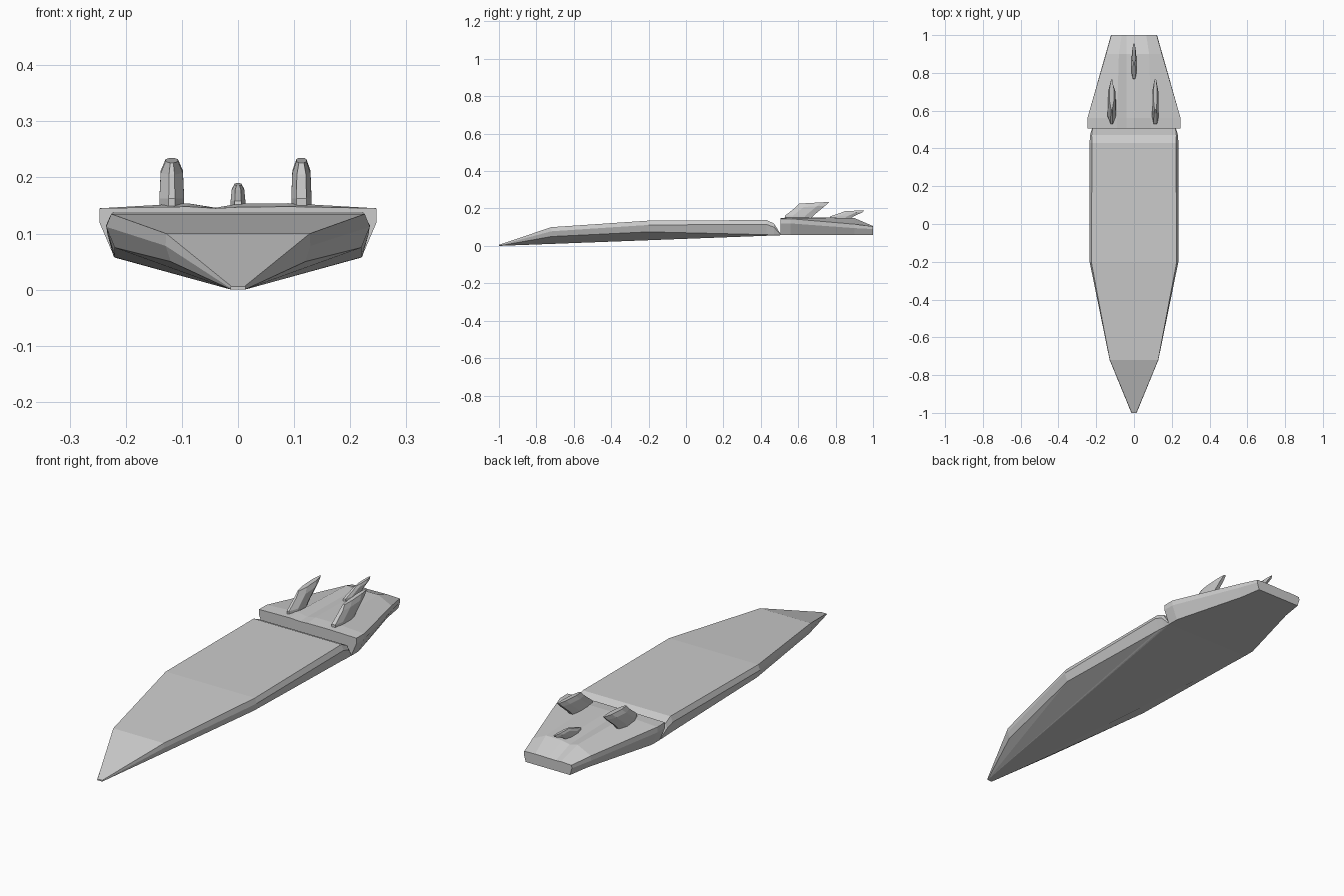
import bpy, bmesh
from math import copysign

if "Cube" in bpy.data.objects:
    bpy.data.objects.remove(bpy.data.objects["Cube"])


def finish(name, bm):
    bmesh.ops.remove_doubles(bm, verts=bm.verts, dist=0.0002)
    bmesh.ops.recalc_face_normals(bm, faces=bm.faces)
    mesh = bpy.data.meshes.new(name)
    bm.to_mesh(mesh)
    bm.free()
    ob = bpy.data.objects.new(name, mesh)
    bpy.context.collection.objects.link(ob)
    return ob


def bridge(bm, rings, skip=()):
    """Join consecutive rings with faces; skip leaves out ring edges."""
    n = len(rings[0])
    for a, b in zip(rings, rings[1:]):
        for i in range(n):
            if i not in skip:
                j = (i + 1) % n
                bm.faces.new((a[i], a[j], b[j], b[i]))


def hull():
    # y, then (half width, z) of chine, rail and deck edge
    stations = [
        (-1.00, (.012, .000), (.014, .003), (.012, .006)),
        (-0.72, (.120, .050), (.129, .078), (.128, .100)),
        (-0.20, (.220, .075), (.235, .112), (.226, .135)),
        (0.43, (.220, .060), (.235, .115), (.222, .138)),
        (0.47, (.220, .058), (.233, .100), (.224, .120)),
        (0.506, (.219, .057), (.222, .060), (.219, .063)),
    ]
    bm = bmesh.new()
    rings = []
    for y, *half in stations:
        pts = half + [(-x, z) for x, z in reversed(half)]
        rings.append([bm.verts.new((x, y, z)) for x, z in pts])
    bridge(bm, rings, skip=(5,))
    bm.faces.new(rings[0])
    bm.faces.new(rings[-1])
    # underside fans out from the nose
    nose, tail = rings[0], rings[-1]
    bm.faces.new((nose[0], nose[5], tail[5], tail[0]))
    for side in (0, 5):
        for a, b in zip(rings[1:], rings[2:]):
            bm.faces.new((nose[side], a[side], b[side]))
    finish("board_hull", bm)


def tail():
    # y, underside, side and deck-edge half widths, side z, edge z, ridge x, ridge z, groove z
    stations = [
        (.505, .220, .247, .247, .120, .145, .090, .148, .145),
        (.560, .220, .247, .247, .120, .145, .090, .154, .146),
        (.900, .128, .150, .148, .095, .116, .080, .149, .140),
        (1.00, .112, .122, .120, .090, .104, .065, .106, .104),
    ]
    bm = bmesh.new()
    rings = []
    for y, bw, sw, ew, sz, ez, rx, rz, gz in stations:
        pts = [(bw, .057), (sw, sz), (ew, ez), (rx, rz), (0, rz - .001), (-.04, gz),
               (-rx, rz), (-ew, ez), (-sw, sz), (-bw, .057)]
        rings.append([bm.verts.new((x, y, z)) for x, z in pts])
    bridge(bm, rings)
    bm.faces.new(rings[0])
    bm.faces.new(rings[-1])
    finish("tail_section", bm)


def fin(name, cx, levels, blunt):
    """levels: front y, front z, back y, back z, half thickness."""
    bm = bmesh.new()
    rings = []
    for y0, z0, y1, z1, w in levels:
        plan = [(0, -blunt), (.28, -1), (.72, -1), (1, -blunt),
                (1, blunt), (.72, 1), (.28, 1), (0, blunt)]
        rings.append([bm.verts.new((cx + s * w, y0 + t * (y1 - y0), z0 + t * (z1 - z0)))
                      for t, s in plan])
    bridge(bm, rings)
    bm.faces.new(rings[0])
    bm.faces.new(rings[-1])
    finish(name, bm)


hull()
tail()

# two swept side fins, the left one a little thicker and more pointed
for name, x, w, blunt in (("left_fin", -.118, .022, .25), ("right_fin", .113, .018, .5)):
    fin(name, x, [
        (.530, .140, .660, .140, w),
        (.530, .162, .685, .165, w),
        (.585, .205, .745, .215, w * .9),
        (.605, .226, .765, .235, w * .5),
    ], blunt)

# small rear centre fin
fin("centre_fin", 0, [
    (.765, .140, .860, .135, .013),
    (.770, .158, .900, .160, .013),
    (.830, .178, .945, .180, .011),
    (.850, .186, .955, .190, .006),
], .45)
